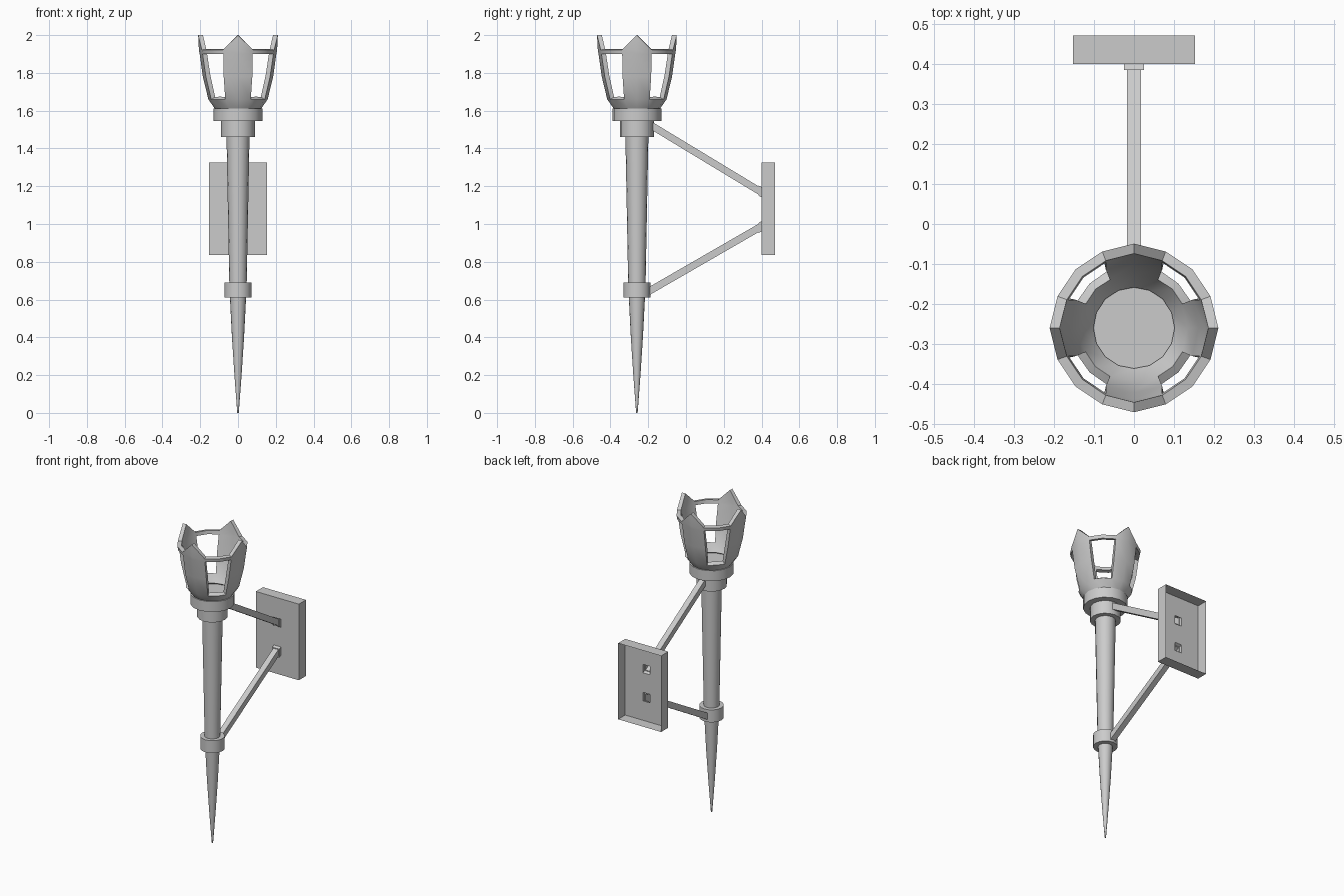
import bpy, bmesh
from math import sin, cos, radians

if "Cube" in bpy.data.objects:
    bpy.data.objects.remove(bpy.data.objects["Cube"])

CY = -0.26   # torch axis
N = 16       # sides


def finish(name, bm, smooth=True, thickness=0):
    bmesh.ops.recalc_face_normals(bm, faces=bm.faces)
    me = bpy.data.meshes.new(name)
    bm.to_mesh(me)
    bm.free()
    ob = bpy.data.objects.new(name, me)
    bpy.context.collection.objects.link(ob)
    bpy.ops.object.select_all(action='DESELECT')
    ob.select_set(True)
    bpy.context.view_layer.objects.active = ob
    if thickness:
        mod = ob.modifiers.new("wall", 'SOLIDIFY')
        mod.thickness = thickness
        mod.offset = -1
        bpy.ops.object.modifier_apply(modifier=mod.name)
    if smooth:
        bpy.ops.object.shade_smooth_by_angle(angle=radians(35))
    return ob


def point(r, deg, z):
    return (r * sin(radians(deg)), CY + r * cos(radians(deg)), z)


def lathe(name, profile):
    """Closed turned solid from (radius, z) pairs."""
    bm = bmesh.new()
    rings = [[bm.verts.new(point(r, 360 * k / N, z)) for k in range(N)] for r, z in profile]
    for a, b in zip(rings, rings[1:]):
        for k in range(N):
            j = (k + 1) % N
            bm.faces.new((a[k], a[j], b[j], b[k]))
    bm.faces.new(rings[0])
    bm.faces.new(rings[-1])
    return finish(name, bm)


# Turned torch body
lathe("spike", [(0.004, 0), (0.019, 0.2), (0.032, 0.4), (0.043, 0.615)])
lathe("lower_band", [(0.072, 0.61), (0.072, 0.69)])
lathe("shaft", [(0.046, 0.68), (0.053, 1.05), (0.061, 1.47)])
lathe("neck", [(0.09, 1.46), (0.09, 1.55)])
lathe("collar", [(0.13, 1.545), (0.13, 1.612)])

# Basket: solid bowl, four pointed prongs, open windows and a top hoop
bm = bmesh.new()
rows = [(0.122, 1.61, 0), (0.157, 1.66, 3), (0.186, 1.78, 1.5), (0.203, 1.90, 0), (0.207, 1.922, 0)]
grid = []
for r, z, widen in rows:
    # prong edges (odd columns) spread slightly towards the bowl
    spread = {0: 0, 1: widen, 2: 0, 3: -widen}
    grid.append([bm.verts.new(point(r, 22.5 * k + spread[k % 4], z)) for k in range(N)])
for i, (a, b) in enumerate(zip(grid, grid[1:])):
    for k in range(N):
        if i in (1, 2) and k % 4 in (1, 2):
            continue
        j = (k + 1) % N
        bm.faces.new((a[k], a[j], b[j], b[k]))
top = grid[-1]
for k in range(0, N, 4):
    tip = bm.verts.new(point(0.211, 22.5 * k, 2.0))
    bm.faces.new((top[k - 1], top[k], tip))
    bm.faces.new((top[k], top[k + 1], tip))
bmesh.ops.delete(bm, geom=[v for v in bm.verts if not v.link_faces], context='VERTS')
finish("flame_basket", bm, thickness=0.025)


# Wall brackets: square tubes with a small open socket at the plate
def strut(name, z0, z1):
    bm = bmesh.new()
    y0, y1 = -0.2, 0.40
    rings = []
    for y, w, h in [(y0, 0.018, 0.022), (0.385, 0.018, 0.022), (0.385, 0.025, 0.027), (y1, 0.025, 0.027)]:
        z = z0 + (z1 - z0) * (y - y0) / (y1 - y0)
        rings.append([bm.verts.new((sx * w, y, z + sz * h))
                      for sx, sz in ((-1, -1), (1, -1), (1, 1), (-1, 1))])
    for a, b in zip(rings, rings[1:]):
        for k in range(4):
            j = (k + 1) % 4
            bm.faces.new((a[k], a[j], b[j], b[k]))
    bm.faces.new(rings[0])
    finish(name, bm, smooth=False)


strut("upper_strut", 1.531, 1.168)
strut("lower_strut", 0.642, 0.988)

# Wall plate: shallow tray open at the back, with two socket holes
bm = bmesh.new()
xs = [-0.153, -0.025, 0.025, 0.153]
zs = [0.835, 0.961, 1.015, 1.141, 1.195, 1.325]
v = [[bm.verts.new((x, 0.40, z)) for z in zs] for x in xs]
for i in range(3):
    for k in range(5):
        if not (i == 1 and k in (1, 3)):
            bm.faces.new((v[i][k], v[i + 1][k], v[i + 1][k + 1], v[i][k + 1]))
rim = [e for e in bm.edges if e.is_boundary and
       any(all(abs(abs(w.co[ax] - mid) - half) < 1e-4 for w in e.verts) and
           abs(e.verts[0].co[ax] - e.verts[1].co[ax]) < 1e-4
           for ax, mid, half in ((0, 0, 0.153), (2, 1.08, 0.245)))]
walls = bmesh.ops.extrude_edge_only(bm, edges=rim)["geom"]
bmesh.ops.translate(bm, vec=(0, 0.072, 0), verts=[g for g in walls if isinstance(g, bmesh.types.BMVert)])
finish("wall_plate", bm, smooth=False)
